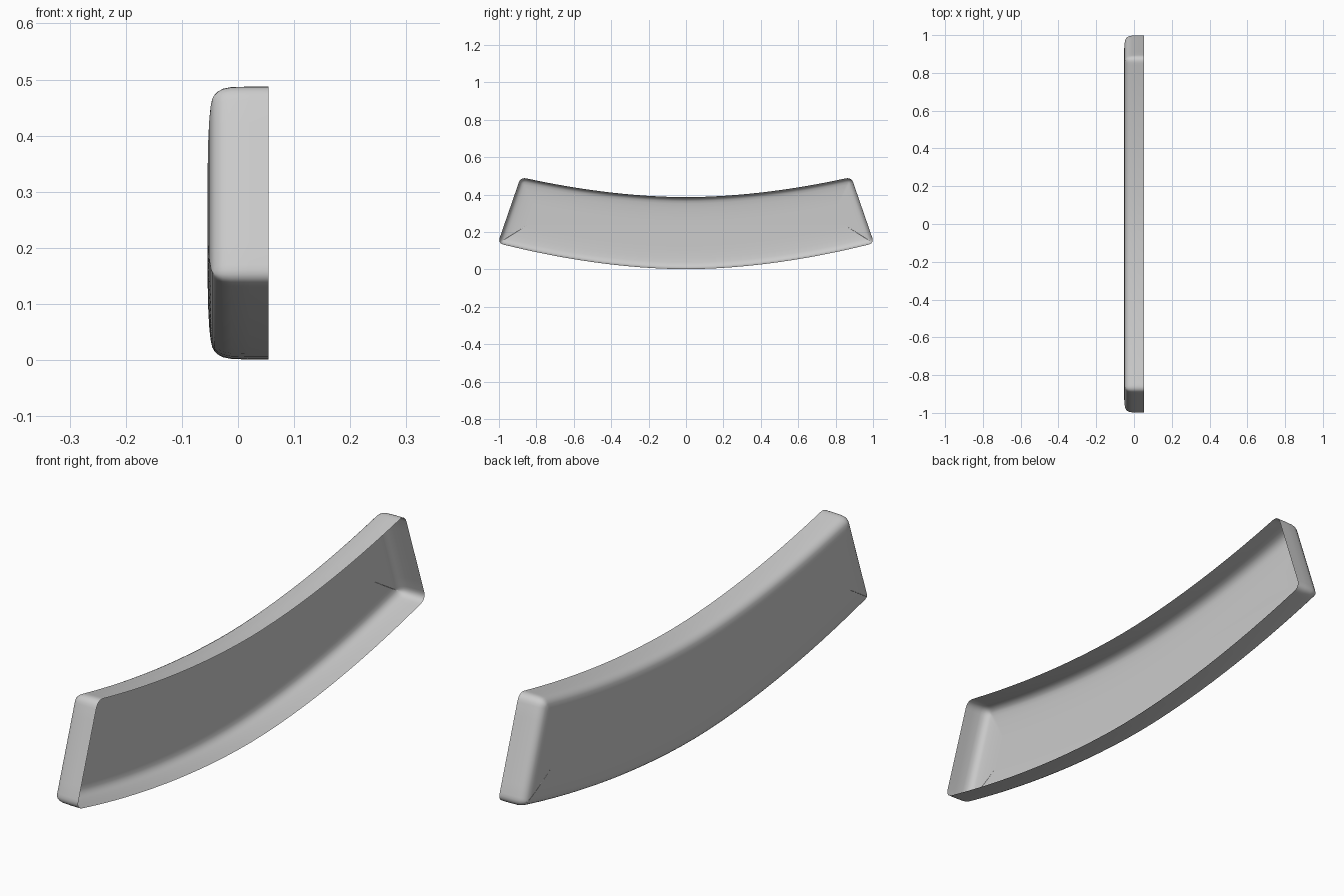
import bpy, bmesh
from mathutils import Vector

if "Cube" in bpy.data.objects:
    bpy.data.objects.remove(bpy.data.objects["Cube"])


def bottom_z(y):
    return 0.001 + 0.139 * (abs(y) / 1.006) ** 1.85


def top_z(y):
    return 0.386 + 0.107 * (abs(y) / 0.884) ** 1.85


def corner(a, c, b, trim=0.032, n=6):
    # Rounded corner at c between directions to a and b
    p = c + (a - c).normalized() * trim
    q = c + (b - c).normalized() * trim
    return [p * (1 - t) ** 2 + c * 2 * t * (1 - t) + q * t ** 2
            for t in (i / n for i in range(n + 1))]


# Half outline in (y, z): bottom curve, end, top curve
N = 12
low, high = Vector((1.006, bottom_z(1.006))), Vector((0.884, top_z(0.884)))
bottom = [Vector((y, bottom_z(y))) for y in (0.96 * i / N for i in range(N + 1))]
top = [Vector((y, top_z(y))) for y in (0.84 * i / N for i in range(N, -1, -1))]
side = [low.lerp(high, t) for t in (0.2, 0.35, 0.5, 0.65, 0.8)]
half = bottom + corner(bottom[-1], low, high) + side + corner(low, high, top[0]) + top
outline = half + [Vector((-p.x, p.y)) for p in reversed(half[1:-1])]
count = len(outline)


def inset(d):
    # Offset the outline inward along its normals
    ring = []
    for i, p in enumerate(outline):
        t = (outline[(i + 1) % count] - outline[i - 1]).normalized()
        ring.append(p + Vector((-t.y, t.x)) * d)
    return ring


def shrink(ring, f):
    # Pull a ring towards the curved centreline
    out = []
    for p in ring:
        y = max(-0.78, min(0.78, p.x))
        out.append(p.lerp(Vector((y, (bottom_z(y) + top_z(y)) / 2)), f))
    return out


# Tray shell: open at +x, rounded edge and gently domed face at -x
rim = inset(0.022)
rings = [(0.054, outline), (0.02, outline), (-0.012, inset(0.001)),
         (-0.027, inset(0.004)), (-0.036, inset(0.009)), (-0.042, inset(0.015)),
         (-0.046, rim), (-0.049, shrink(rim, 0.08)), (-0.0515, shrink(rim, 0.22)),
         (-0.0535, shrink(rim, 0.45)), (-0.054, shrink(rim, 0.65))]

bm = bmesh.new()
loops = [[bm.verts.new((x, p.x, p.y)) for p in ring] for x, ring in rings]
for a, b in zip(loops, loops[1:]):
    for i in range(count):
        j = (i + 1) % count
        bm.faces.new((a[j], a[i], b[i], b[j]))
bm.faces.new(list(reversed(loops[-1])))
bmesh.ops.recalc_face_normals(bm, faces=bm.faces)
mesh = bpy.data.meshes.new("curved_panel")
bm.to_mesh(mesh)
bm.free()
mesh.shade_smooth()
panel = bpy.data.objects.new("curved_panel", mesh)
bpy.context.collection.objects.link(panel)
